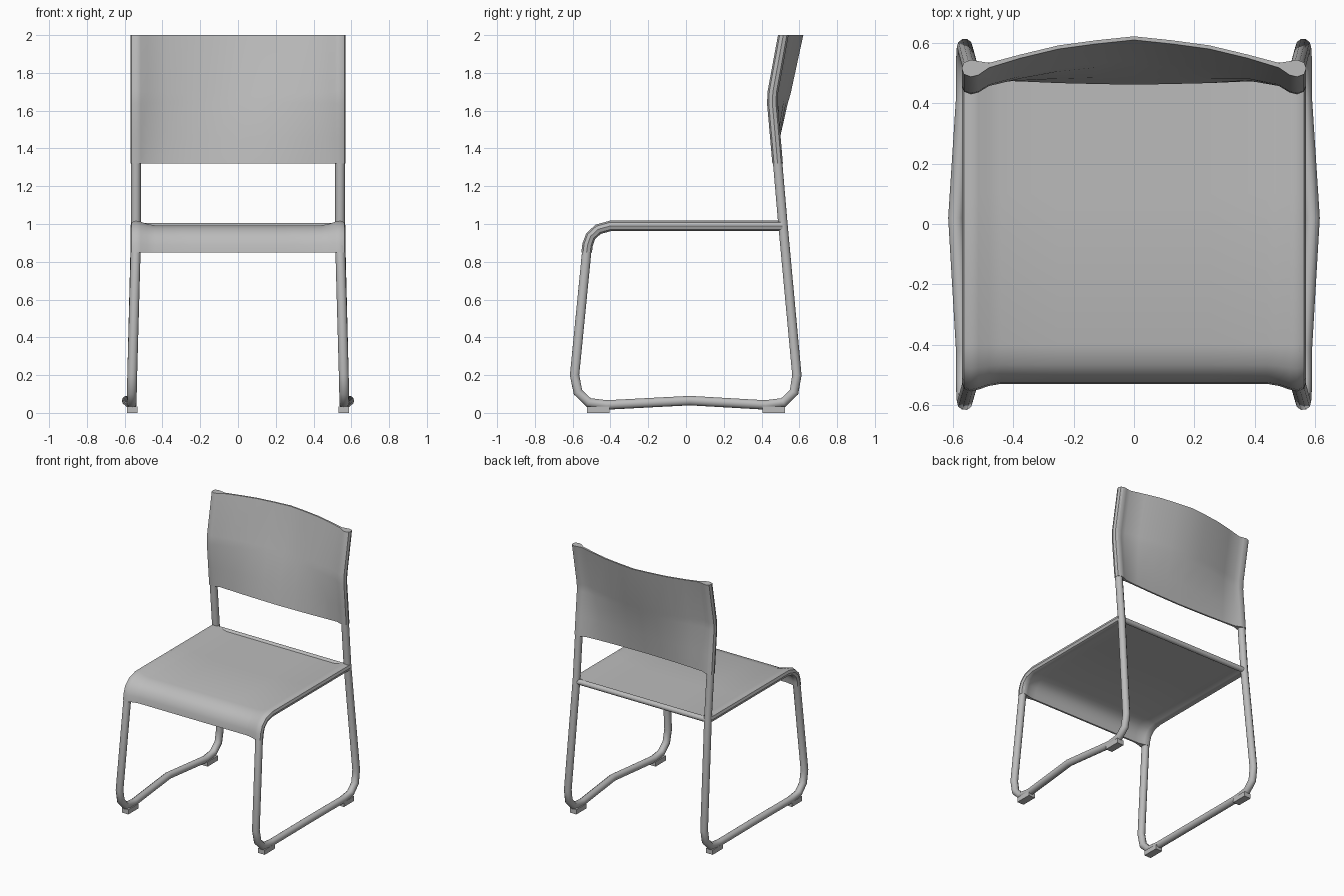
import bpy, bmesh, math
from mathutils import Vector

cube = bpy.data.objects.get("Cube")
if cube:
    bpy.data.objects.remove(cube, do_unlink=True)

grey = bpy.data.materials.new("chair grey")
grey.use_nodes = True
colour = (0.5, 0.5, 0.5, 1)
grey.diffuse_color = colour
grey.node_tree.nodes["Principled BSDF"].inputs["Base Color"].default_value = colour


def activate(obj):
    bpy.ops.object.select_all(action="DESELECT")
    obj.select_set(True)
    bpy.context.view_layer.objects.active = obj


def finish(name, bm):
    bmesh.ops.recalc_face_normals(bm, faces=bm.faces)
    mesh = bpy.data.meshes.new(name)
    bm.to_mesh(mesh)
    bm.free()
    mesh.materials.append(grey)
    obj = bpy.data.objects.new(name, mesh)
    bpy.context.collection.objects.link(obj)
    activate(obj)
    bpy.ops.object.shade_smooth_by_angle(angle=math.radians(40))
    return obj


def tube(name, points, radius):
    curve = bpy.data.curves.new(name, "CURVE")
    curve.dimensions = "3D"
    curve.bevel_depth = radius
    curve.bevel_resolution = 3
    curve.use_fill_caps = True
    spline = curve.splines.new("POLY")
    spline.points.add(len(points) - 1)
    for p, co in zip(spline.points, points):
        p.co = (*co, 1)
    curve.materials.append(grey)
    obj = bpy.data.objects.new(name, curve)
    bpy.context.collection.objects.link(obj)
    activate(obj)
    bpy.ops.object.convert(target="MESH")
    bpy.ops.object.shade_smooth_by_angle(angle=math.radians(50))


def box(name, centre, size):
    bm = bmesh.new()
    bmesh.ops.create_cube(bm, size=1)
    for v in bm.verts:
        v.co = Vector(a * b for a, b in zip(v.co, size)) + Vector(centre)
    finish(name, bm)


def sleeve_panel(name, section, path, bows):
    """Sweep a mirrored (x, upper, lower, bow share) section along a y-z path."""
    right = [(-x, u, l, s) for x, u, l, s in section]
    full = right + section[-2::-1]
    loop = [(x, u, s) for x, u, l, s in full]
    loop += [(x, l, s) for x, u, l, s in full[-2:0:-1]]
    bm = bmesh.new()
    rings = []
    pts = [Vector(p) for p in path]
    for i, p in enumerate(pts):
        along = (pts[min(i + 1, len(pts) - 1)] - pts[max(i - 1, 0)]).normalized()
        # Free ends are cut square to the axes
        if i in (0, len(pts) - 1):
            along = Vector((round(along.x), round(along.y)))
        normal = Vector((-along.y, along.x))
        rings.append([bm.verts.new((x, *(p + normal * (n + bows[i] * s)))) for x, n, s in loop])
    count = len(loop)
    for a, b in zip(rings, rings[1:]):
        for k in range(count):
            m = (k + 1) % count
            bm.faces.new((a[k], a[m], b[m], b[k]))
    bm.faces.new(rings[0])
    bm.faces.new(rings[-1])
    finish(name, bm)


# Bent tube side frames: seat rail, front leg, floor runner and back post
frame = [
    (0.54, 0.5, 0.99), (0.54, -0.4, 0.99), (0.54, -0.465, 0.972),
    (0.54, -0.505, 0.935), (0.541, -0.523, 0.88), (0.56, -0.59, 0.2),
    (0.562, -0.572, 0.11), (0.563, -0.515, 0.055), (0.563, -0.42, 0.042),
    (0.589, 0.02, 0.065), (0.563, 0.42, 0.042), (0.563, 0.515, 0.055),
    (0.562, 0.572, 0.11), (0.56, 0.587, 0.2), (0.54, 0.513, 1.0),
    (0.541, 0.458, 1.64), (0.541, 0.46, 1.7), (0.541, 0.515, 1.995),
]
for side, sign in (("left", 1), ("right", -1)):
    tube(side + "_frame", [(x * sign, y, z) for x, y, z in frame], 0.026)
    for end, y in (("front", -0.465), ("back", 0.465)):
        box(f"{side}_{end}_foot", (0.56 * sign, y, 0.0175), (0.054, 0.12, 0.035))

# Rear seat bar
tube("rear_seat_bar", [(-0.54, 0.514, 0.985), (0.54, 0.514, 0.985)], 0.02)

# Seat shell wrapped round the rails and rolled over the front
seat_section = [
    (0.57, 0, 0, 0), (0.563, 0.019, -0.019, 0), (0.54, 0.028, -0.028, 0),
    (0.515, 0.022, -0.02, 0), (0.48, 0.01, -0.012, 0), (0.44, 0.003, -0.01, 0),
    (0.25, 0.003, -0.01, 0), (0, 0.003, -0.01, 0),
]
seat_path = [(-0.526, 0.85), (-0.521, 0.89), (-0.505, 0.935), (-0.465, 0.972),
             (-0.4, 0.99), (0.1, 0.99), (0.51, 0.99)]
sleeve_panel("seat", seat_section, seat_path, [0, 0, 0, 0, 0, 0.003, 0.005])

# Bowed backrest sleeved over the posts
back_section = [
    (0.57, 0, 0, 0), (0.563, 0.019, -0.019, 0), (0.54, 0.028, -0.028, 0),
    (0.515, 0.024, -0.022, 0), (0.48, 0.008, -0.008, 0.1),
    (0.375, 0.006, -0.006, 0.4), (0.25, 0.006, -0.006, 0.7),
    (0.125, 0.006, -0.006, 0.87), (0, 0.006, -0.006, 1),
]
back_path = [(0.515, 2.0), (0.46, 1.7), (0.457, 1.64), (0.473, 1.46), (0.485, 1.32)]
sleeve_panel("backrest", back_section, back_path, [0.1, 0.088, 0.077, 0.02, -0.018])
